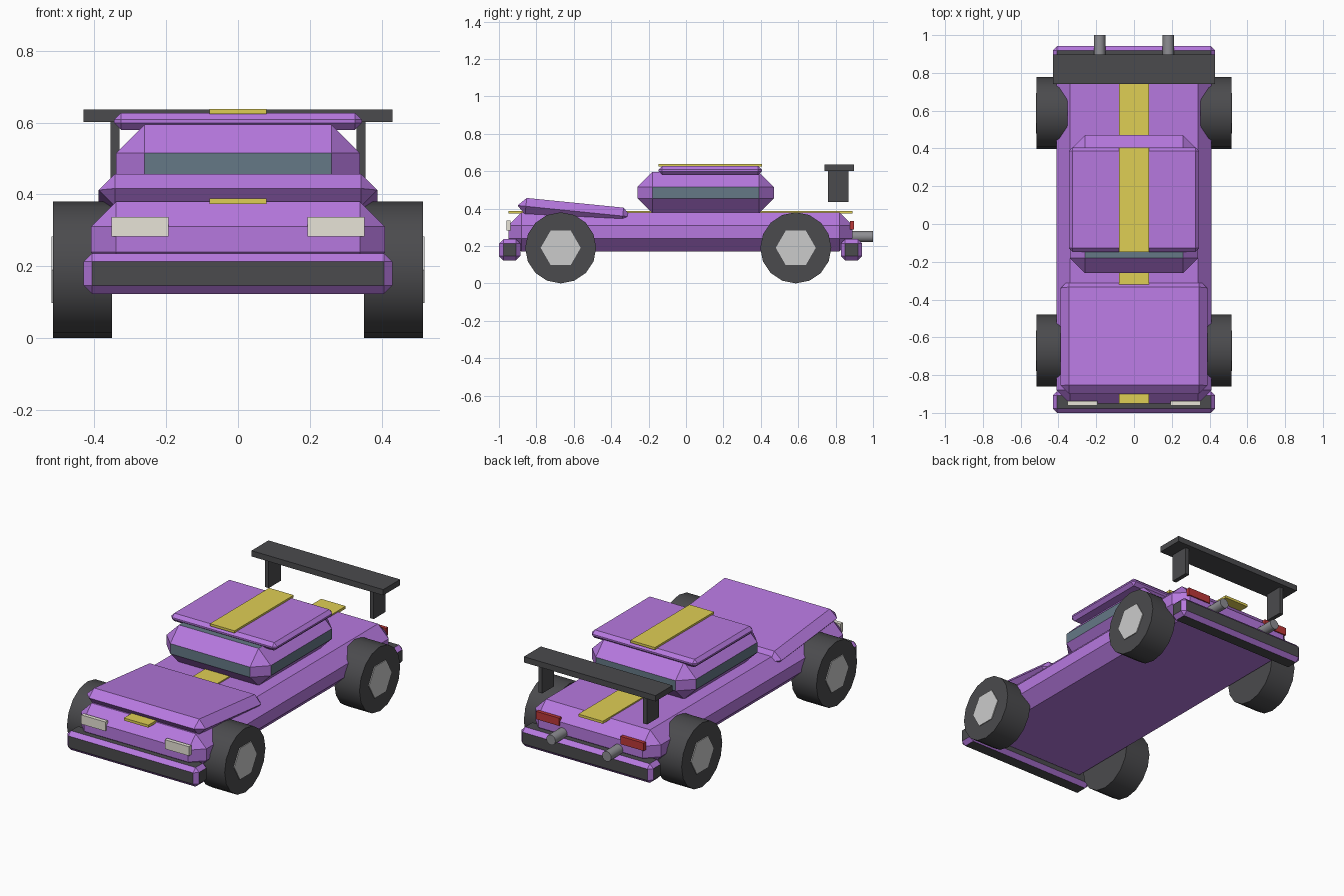
import bpy, bmesh
from math import radians
from mathutils import Matrix

if "Cube" in bpy.data.objects:
    bpy.data.objects.remove(bpy.data.objects["Cube"])


def material(name, rgb):
    m = bpy.data.materials.new(name)
    m.diffuse_color = (*rgb, 1)
    m.use_nodes = True
    m.node_tree.nodes["Principled BSDF"].inputs["Base Color"].default_value = m.diffuse_color
    return m


PURPLE = material("purple_paint", (0.47, 0.19, 0.74))
DARK = material("dark_trim", (0.07, 0.07, 0.075))
GLASS = material("glass", (0.13, 0.19, 0.24))
YELLOW = material("yellow_stripe", (0.74, 0.62, 0.09))
WHITE = material("headlight_white", (0.8, 0.77, 0.68))
RED = material("taillight_red", (0.5, 0.04, 0.04))
RIM = material("rim_grey", (0.6, 0.6, 0.62))
PIPE = material("pipe_grey", (0.27, 0.27, 0.29))


def finish(name, bm, loc, mats):
    mesh = bpy.data.meshes.new(name)
    bm.to_mesh(mesh)
    bm.free()
    for m in mats:
        mesh.materials.append(m)
    ob = bpy.data.objects.new(name, mesh)
    ob.location = loc
    bpy.context.collection.objects.link(ob)
    return ob


def box(name, x, y, z, mats, bevel=0):
    """Box from (min, max) ranges; a second material colours the chamfers."""
    size = [r[1] - r[0] for r in (x, y, z)]
    bm = bmesh.new()
    bmesh.ops.create_cube(bm, size=1, matrix=Matrix.Diagonal((*size, 1)))
    ob = finish(name, bm, [(r[0] + r[1]) / 2 for r in (x, y, z)], mats)
    if bevel:
        mod = ob.modifiers.new("chamfer", 'BEVEL')
        mod.width = bevel
        mod.segments = 1
        mod.material = len(mats) - 1
    return ob


def cylinder(name, loc, radius, depth, sides, axis, mat):
    bm = bmesh.new()
    rot = Matrix.Rotation(radians(90), 4, 'Y' if axis == 'X' else 'X')
    bmesh.ops.create_cone(bm, cap_ends=True, segments=sides, radius1=radius,
                          radius2=radius, depth=depth, matrix=rot)
    ob = finish(name, bm, loc, [mat])
    if sides > 6:
        bpy.ops.object.select_all(action='DESELECT')
        ob.select_set(True)
        bpy.context.view_layer.objects.active = ob
        bpy.ops.object.shade_smooth_by_angle(angle=radians(35))
    return ob


# Body shell and tilted hood
box("body", (-0.41, 0.41), (-0.95, 0.89), (0.17, 0.38), [PURPLE], 0.07)
hood = box("hood", (-0.388, 0.388), (-0.902, -0.292), (0.341, 0.431), [PURPLE], 0.0449)
hood.rotation_euler.x = -0.1

# Cabin: glass faces with painted chamfers, roof slab on top
box("cabin", (-0.34, 0.34), (-0.26, 0.47), (0.375, 0.595), [GLASS, PURPLE], 0.08)
box("roof", (-0.345, 0.345), (-0.147, 0.405), (0.58, 0.627), [PURPLE], 0.019)

# Racing stripes
box("body_stripe", (-0.08, 0.08), (-0.95, 0.89), (0.373, 0.388), [YELLOW])
box("roof_stripe", (-0.08, 0.08), (-0.147, 0.405), (0.624, 0.638), [YELLOW])

# Bumpers: dark faces with painted chamfers
for name, y in (("front_bumper", (-1.0, -0.886)), ("rear_bumper", (0.828, 0.942))):
    box(name, (-0.43, 0.43), y, (0.123, 0.236), [DARK, PURPLE], 0.023)

# Rear wing
box("wing", (-0.43, 0.43), (0.74, 0.898), (0.602, 0.636), [DARK])

for side, s in (("left", -1), ("right", 1)):
    def span(a, b):
        return tuple(sorted((a * s, b * s)))

    # Wing posts and lights
    box(f"wing_post_{side}", span(0.33, 0.355), (0.758, 0.87), (0.435, 0.61), [DARK])
    box(f"headlight_{side}", span(0.194, 0.352), (-0.96, -0.937), (0.283, 0.337), [WHITE])
    box(f"taillight_{side}", span(0.2, 0.352), (0.876, 0.897), (0.288, 0.334), [RED])

    # Exhaust
    cylinder(f"exhaust_{side}", (0.182 * s, 0.93, 0.25), 0.03, 0.14, 12, 'Y', PIPE)

    # Wheels
    for end, y in (("front", -0.67), ("rear", 0.587)):
        cylinder(f"{end}_tire_{side}", (0.433 * s, y, 0.19), 0.19, 0.164, 16, 'X', DARK)
        cylinder(f"{end}_rim_{side}", (0.49 * s, y, 0.19), 0.107, 0.06, 6, 'X', RIM)
